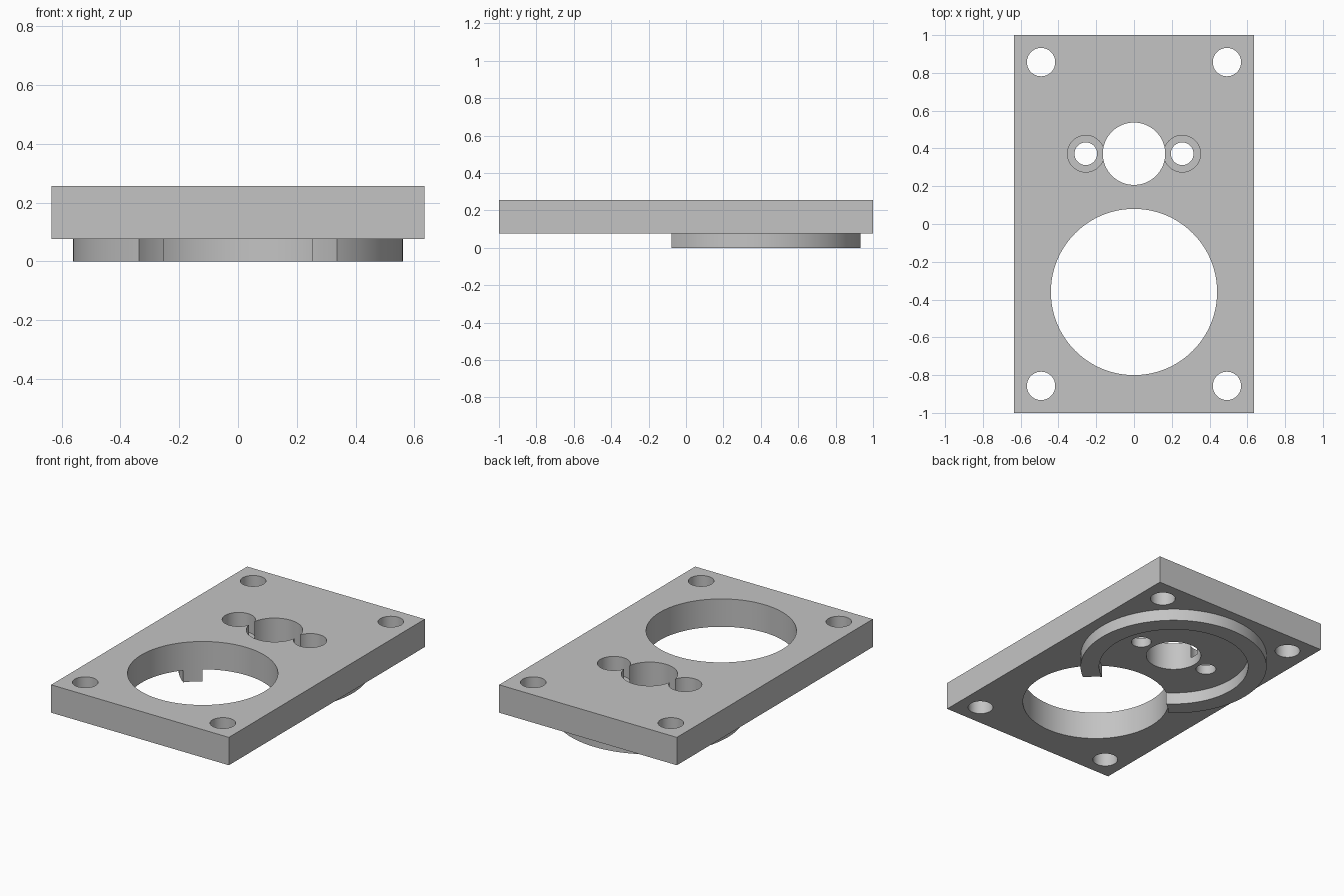
import bpy
import math

old = bpy.data.objects.get("Cube")
if old:
    bpy.data.objects.remove(old, do_unlink=True)

grey = bpy.data.materials.new("plain_grey")
grey.use_nodes = True
colour = (0.55, 0.55, 0.55, 1)
grey.diffuse_color = colour
grey.node_tree.nodes["Principled BSDF"].inputs["Base Color"].default_value = colour

HALF_W, HALF_L = 0.635, 1.0
BOTTOM, TOP, SEAT = 0.077, 0.257, 0.137
HUB_Y, BORE_Y = 0.372, -0.36


def disc(name, x, y, radius, z0, z1, sides=128):
    bpy.ops.mesh.primitive_cylinder_add(
        vertices=sides, radius=radius, depth=z1 - z0, location=(x, y, (z0 + z1) / 2))
    obj = bpy.context.object
    obj.name = name
    return obj


def cut(target, x, y, radius, z0=-0.2, z1=0.5, sides=128):
    """Bore a round hole in the target, then discard the cutter."""
    cutter = disc("hole_cutter", x, y, radius, z0, z1, sides)
    cutter.hide_render = True
    mod = target.modifiers.new("hole", 'BOOLEAN')
    mod.operation = 'DIFFERENCE'
    mod.solver = 'EXACT'
    mod.object = cutter
    bpy.ops.object.select_all(action='DESELECT')
    target.select_set(True)
    bpy.context.view_layer.objects.active = target
    bpy.ops.object.modifier_apply(modifier=mod.name)
    bpy.data.objects.remove(cutter, do_unlink=True)


def finish(obj):
    obj.data.materials.clear()
    obj.data.materials.append(grey)
    bpy.ops.object.select_all(action='DESELECT')
    obj.select_set(True)
    bpy.context.view_layer.objects.active = obj
    bpy.ops.object.shade_smooth_by_angle(angle=math.radians(30))


# Mounting plate
bpy.ops.mesh.primitive_cube_add(size=1, location=(0, 0, (BOTTOM + TOP) / 2))
plate = bpy.context.object
plate.name = "mounting_plate"
plate.scale = (2 * HALF_W, 2 * HALF_L, TOP - BOTTOM)
bpy.ops.object.transform_apply(location=False, rotation=False, scale=True)

# Large bore and shaft hole
cut(plate, 0, BORE_Y, 0.44)
cut(plate, 0, HUB_Y, 0.165)

for side in (-1, 1):
    # Corner bolt holes
    for end in (-1, 1):
        cut(plate, side * 0.492, end * 0.857, 0.075, sides=64)
    # Counterbored screw holes, breaking slightly into the shaft hole
    cut(plate, side * 0.255, HUB_Y, 0.06, sides=64)
    cut(plate, side * 0.255, HUB_Y, 0.097, z0=SEAT, sides=64)
finish(plate)

# Locating ring underneath, interrupted by the large bore
ring = disc("locating_ring", 0, HUB_Y, 0.562, 0, BOTTOM)
cut(ring, 0, HUB_Y, 0.45)
cut(ring, 0, BORE_Y, 0.44)
finish(ring)
